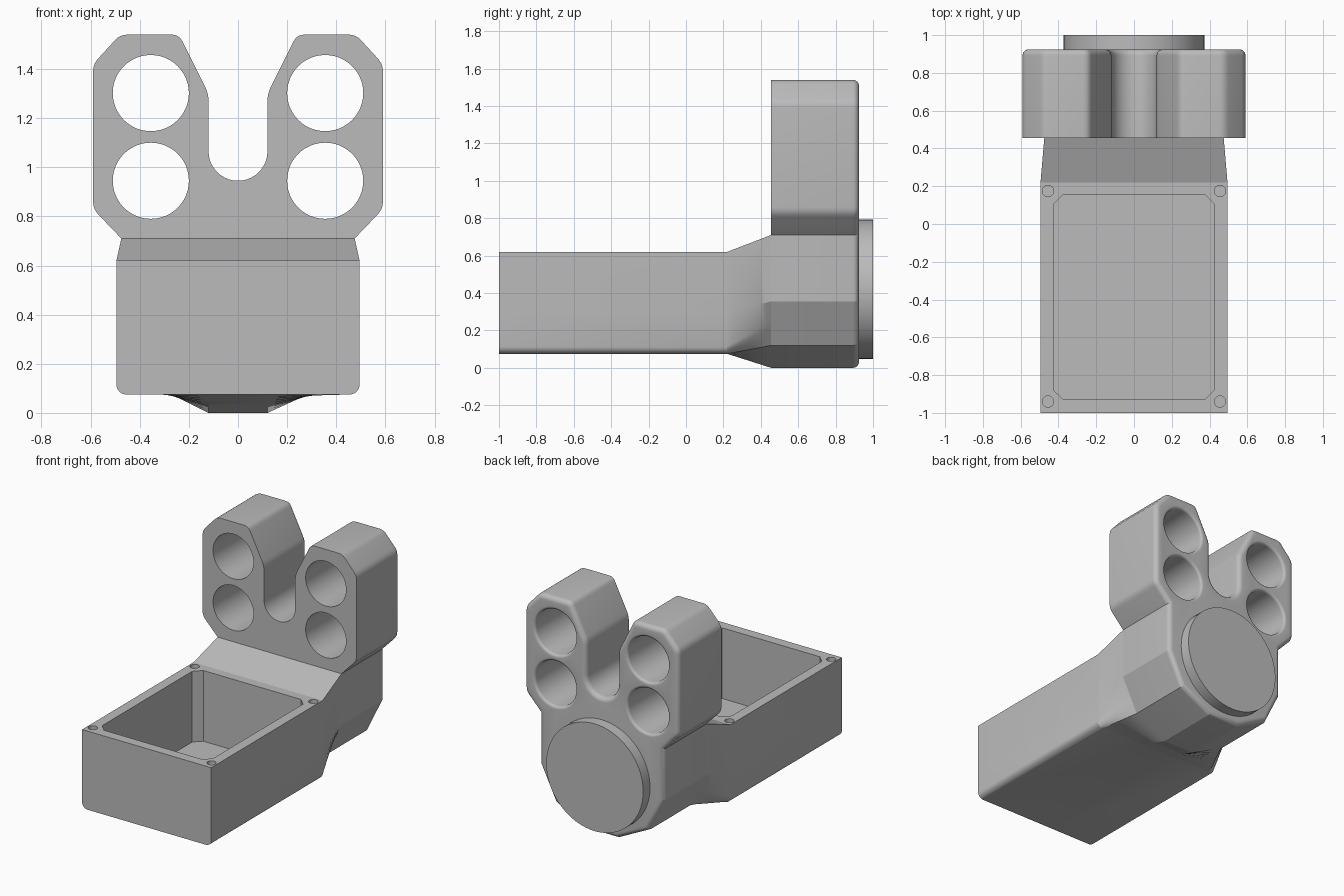
import bpy
import bmesh
from math import sin, cos, pi, radians
from mathutils import Vector

if "Cube" in bpy.data.objects:
    bpy.data.objects.remove(bpy.data.objects["Cube"])

grey = bpy.data.materials.new("plain grey")
grey.use_nodes = True
colour = (0.5, 0.5, 0.5, 1)
grey.diffuse_color = colour
grey.node_tree.nodes["Principled BSDF"].inputs["Base Color"].default_value = colour


def finish(bm, name):
    bmesh.ops.recalc_face_normals(bm, faces=bm.faces)
    mesh = bpy.data.meshes.new(name)
    bm.to_mesh(mesh)
    bm.free()
    mesh.materials.append(grey)
    obj = bpy.data.objects.new(name, mesh)
    bpy.context.collection.objects.link(obj)
    bpy.ops.object.select_all(action='DESELECT')
    obj.select_set(True)
    bpy.context.view_layer.objects.active = obj
    bpy.ops.object.shade_smooth_by_angle(angle=radians(20))


def circle(cx, cy, r, n):
    return [Vector((cx + r * cos(2 * pi * i / n), cy + r * sin(2 * pi * i / n)))
            for i in range(n)]


def ring(bm, pts, y):
    return [bm.verts.new((p[0], y, p[1])) for p in pts]


def level(bm, pts, z):
    return [bm.verts.new((p[0], p[1], z)) for p in pts]


def skin(bm, rings, closed=True):
    for a, b in zip(rings, rings[1:]):
        n = len(a)
        for i in range(n if closed else n - 1):
            j = (i + 1) % n
            bm.faces.new((a[i], a[j], b[j], b[i]))


def fill(bm, loops, normal):
    """Fill a flat area bounded by an outer loop and hole loops."""
    edges = []
    for loop in loops:
        for a, b in zip(loop, loop[1:] + loop[:1]):
            edges.append(bm.edges.get((a, b)) or bm.edges.new((a, b)))
    bmesh.ops.triangle_fill(bm, use_beauty=True, use_dissolve=False,
                            edges=edges, normal=normal)


def mirrored(half):
    return half + [Vector((-p.x, p.y)) for p in reversed(half) if p.x > 1e-5]


def rounded(pts, cut):
    """Replace each corner by a short curve."""
    out = []
    for i, p in enumerate(pts):
        if i in (0, len(pts) - 1):
            out.append(p)
            continue
        a = p + (pts[i - 1] - p).normalized() * cut
        b = p + (pts[i + 1] - p).normalized() * cut
        for k in range(5):
            t = k / 4
            out.append(a * (1 - t) ** 2 + p * 2 * t * (1 - t) + b * t * t)
    return out


def inset(pts, d):
    out = []
    for i, p in enumerate(pts):
        u = (p - pts[i - 1]).normalized()
        v = (pts[(i + 1) % len(pts)] - p).normalized()
        m, n = Vector((u.y, -u.x)), Vector((v.y, -v.x))
        out.append(p - (m + n) * d / (1 + m.dot(n)))
    return out


FRONT, BACK, STEPS = 0.455, 0.925, 6

# Box with a neck that blends into the head section
arc = [Vector((0.455 + 0.04 * sin(t * pi / 12), 0.115 - 0.04 * cos(t * pi / 12)))
       for t in range(7)]
box_half = [Vector((0.495, 0.62)), Vector((0.495, 0.30))] + arc[::-1] + [Vector((0.12, 0.075))]
low, mid = Vector((0.36, 0.12)), Vector((0.418, 0.24))
neck_half = ([Vector((0.475, 0.71)), Vector((0.475, 0.355))]
             + [mid.lerp(low, k / 6) for k in range(7)] + [Vector((0.12, 0))])
box_sec, neck_sec = mirrored(box_half), mirrored(neck_half)

bm = bmesh.new()
rings = [ring(bm, box_sec, -1)]
for k in range(9):
    t = k / 8
    rings.append(ring(bm, [a.lerp(b, t) for a, b in zip(box_sec, neck_sec)],
                      0.22 + t * (FRONT - 0.22)))
skin(bm, rings[:2], closed=False)
skin(bm, rings[1:])
bm.faces.new(rings[0])
bm.faces.new(rings[-1])

# Rim with the chamfered cavity and four screw holes
x, y0, y1, c = 0.425, -0.93, 0.155, 0.05
cavity = [(x, y0 + c), (x, y1 - c), (x - c, y1), (c - x, y1),
          (-x, y1 - c), (-x, y0 + c), (c - x, y0), (x - c, y0)]
pockets = [(cavity, 0.13)]
for sx in (-1, 1):
    for y in (-0.94, 0.175):
        pockets.append((circle(sx * 0.455, y, 0.03, 20), 0.3))
loops = [[rings[0][0], rings[1][0], rings[1][-1], rings[0][-1]]]
for pts, floor in pockets:
    top, bottom = level(bm, pts, 0.62), level(bm, pts, floor)
    skin(bm, [top, bottom])
    bm.faces.new(bottom)
    loops.append(top)
fill(bm, loops, (0, 0, 1))
finish(bm, "box_and_neck")

# Head: forked plate with four through holes and a softened back edge
lower = [Vector(p) for p in ((0.12, 0), (0.36, 0.12), (0.475, 0.355))]
upper = [Vector(p) for p in ((0.475, 0.71), (0.59, 0.83), (0.59, 1.42), (0.48, 1.54),
                             (0.24, 1.54), (0.12, 1.30), (0.12, 1.065))]
slot = [Vector((0.12 * cos(k * pi / 20), 1.065 - 0.12 * sin(k * pi / 20)))
        for k in range(1, 11)]
outline = mirrored(lower + rounded(upper, 0.03) + slot)

bm = bmesh.new()
front_loops, back_loops = [], []


def filleted_wall(shape, r):
    walls = [ring(bm, shape(0), FRONT)]
    for k in range(STEPS + 1):
        a = k / STEPS * pi / 2
        walls.append(ring(bm, shape(r * (1 - cos(a))), BACK - r + r * sin(a)))
    skin(bm, walls)
    front_loops.append(walls[0])
    back_loops.append(walls[-1])


filleted_wall(lambda d: inset(outline, d), 0.033)
for hx in (-0.355, 0.355):
    for hz in (0.945, 1.302):
        filleted_wall(lambda d: circle(hx, hz, 0.155 + d, 48), 0.019)
fill(bm, front_loops, (0, -1, 0))
fill(bm, back_loops, (0, 1, 0))
finish(bm, "forked_head")

# Round cap on the back
bm = bmesh.new()
disc = circle(0, 0.42, 0.372, 64)
ends = [ring(bm, disc, 0.9), ring(bm, disc, 1.0)]
skin(bm, ends)
for end in ends:
    bm.faces.new(end)
finish(bm, "back_cap")
